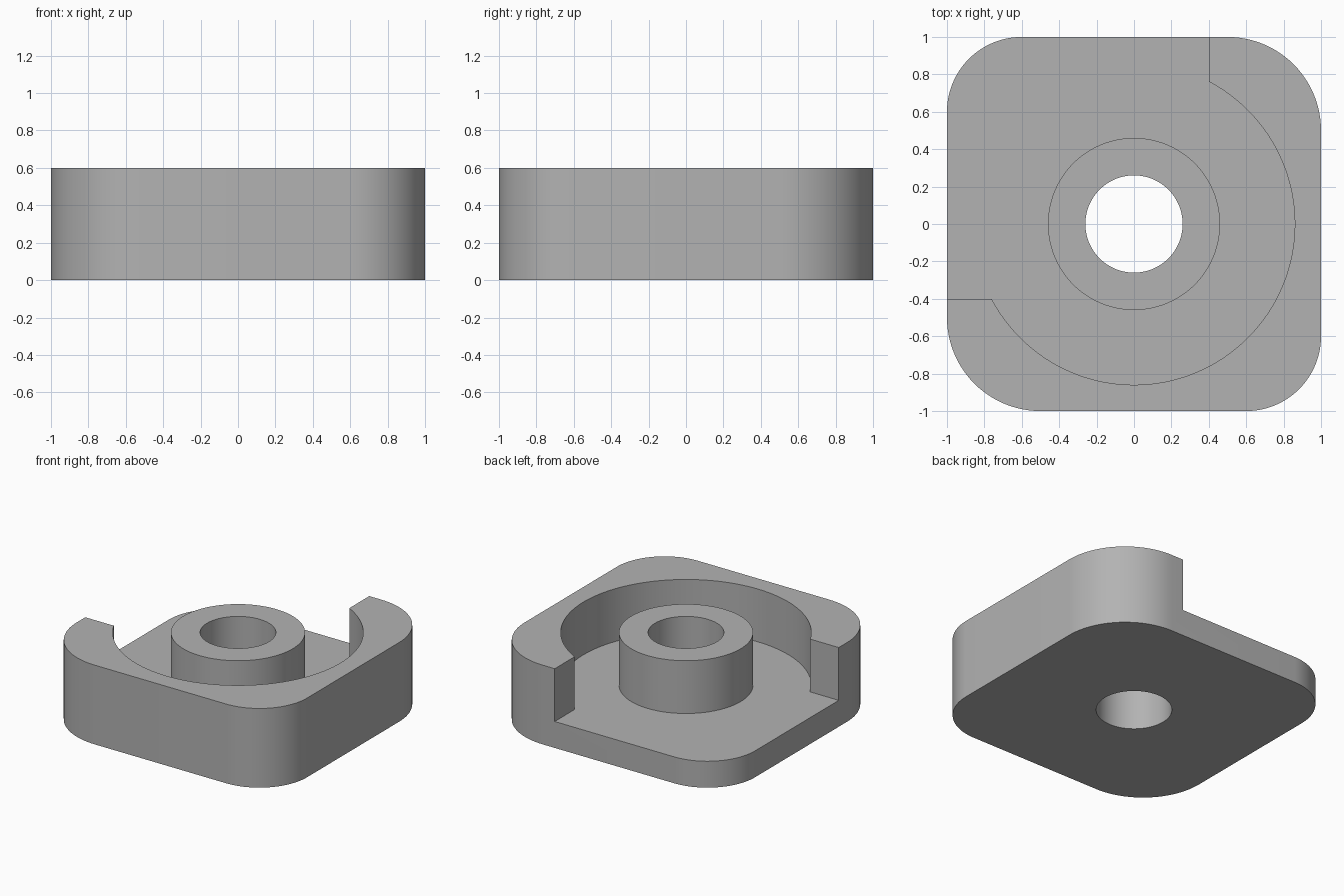
import bpy
import bmesh
from math import cos, sin, pi

cube = bpy.data.objects.get("Cube")
if cube:
    bpy.data.objects.remove(cube, do_unlink=True)

# Single grey material
GREY = (0.45, 0.45, 0.45, 1)
grey = bpy.data.materials.new("plain grey")
grey.use_nodes = True
grey.diffuse_color = GREY
grey.node_tree.nodes["Principled BSDF"].inputs["Base Color"].default_value = GREY


def arc(cx, cy, radius, start, end, steps):
    angles = [start + (end - start) * i / steps for i in range(steps + 1)]
    return [(cx + radius * cos(a), cy + radius * sin(a)) for a in angles]


def prism(name, outline, bottom, top):
    """Extrude a counter-clockwise outline between two heights."""
    bm = bmesh.new()
    face = bm.faces.new([bm.verts.new((x, y, bottom)) for x, y in outline])
    grown = bmesh.ops.extrude_face_region(bm, geom=[face])
    verts = [v for v in grown["geom"] if isinstance(v, bmesh.types.BMVert)]
    bmesh.ops.translate(bm, verts=verts, vec=(0, 0, top - bottom))
    bmesh.ops.recalc_face_normals(bm, faces=bm.faces)
    mesh = bpy.data.meshes.new(name)
    bm.to_mesh(mesh)
    bm.free()
    mesh.materials.append(grey)
    obj = bpy.data.objects.new(name, mesh)
    bpy.context.collection.objects.link(obj)
    return obj


def disc(radius):
    return arc(0, 0, radius, 0, 2 * pi, 128)[:-1]


def combine(target, tool, operation):
    """Apply a boolean and discard the tool."""
    tool.hide_render = True
    mod = target.modifiers.new(tool.name, 'BOOLEAN')
    mod.operation, mod.solver, mod.object = operation, 'EXACT', tool
    bpy.context.view_layer.objects.active = target
    bpy.ops.object.modifier_apply(modifier=mod.name)
    bpy.data.objects.remove(tool, do_unlink=True)


HEIGHT, FLOOR = 0.6, 0.2

# Square block whose opposite corners share a radius
outline = []
for i, (sx, sy, r) in enumerate([(1, 1, 0.5), (-1, 1, 0.4), (-1, -1, 0.5), (1, -1, 0.4)]):
    outline += arc(sx * (1 - r), sy * (1 - r), r, i * pi / 2, (i + 1) * pi / 2, 24)
housing = prism("housing", outline, 0, HEIGHT)

# Round pocket, open at the back right corner
combine(housing, prism("pocket_cutter", disc(0.86), FLOOR, 1), 'DIFFERENCE')
opening = [(-1.2, -0.4), (0.4, -0.4), (0.4, 1.2), (-1.2, 1.2)]
combine(housing, prism("opening_cutter", opening, FLOOR, 1), 'DIFFERENCE')

# Central boss with a through bore
combine(housing, prism("boss", disc(0.46), FLOOR / 2, HEIGHT), 'UNION')
combine(housing, prism("bore_cutter", disc(0.26), -0.2, 1), 'DIFFERENCE')

# Smooth curved walls, sharp rims
bpy.ops.object.select_all(action='DESELECT')
housing.select_set(True)
bpy.context.view_layer.objects.active = housing
bpy.ops.object.shade_smooth_by_angle(angle=pi / 6)
